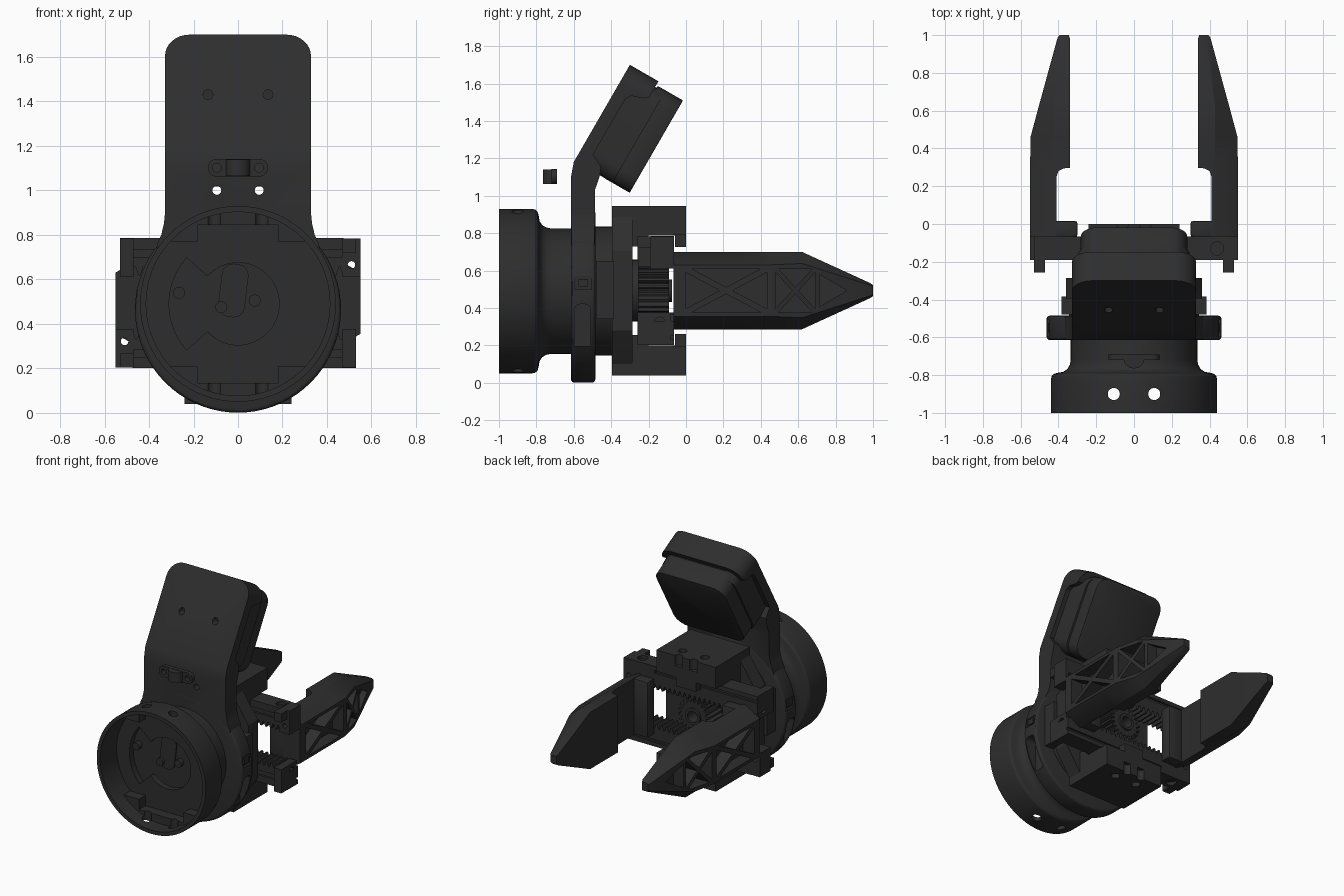
import bpy, bmesh, math
from mathutils import Matrix, Vector

if "Cube" in bpy.data.objects:
    bpy.data.objects.remove(bpy.data.objects["Cube"], do_unlink=True)

mat = bpy.data.materials.new("dark_plastic")
mat.use_nodes = True
COL = (0.027, 0.027, 0.027, 1)
mat.diffuse_color = COL
for node in mat.node_tree.nodes:
    if node.type == 'BSDF_PRINCIPLED':
        node.inputs["Base Color"].default_value = COL

C = 0.493          # height of the main axis
parts = []


def finish(name, bm):
    bmesh.ops.remove_doubles(bm, verts=bm.verts, dist=1e-5)
    bmesh.ops.recalc_face_normals(bm, faces=bm.faces)
    me = bpy.data.meshes.new(name)
    bm.to_mesh(me)
    bm.free()
    me.materials.append(mat)
    ob = bpy.data.objects.new(name, me)
    bpy.context.collection.objects.link(ob)
    parts.append(ob)
    return ob


def bake(ob):
    bpy.context.view_layer.update()
    dg = bpy.context.evaluated_depsgraph_get()
    me = bpy.data.meshes.new_from_object(ob.evaluated_get(dg))
    ob.modifiers.clear()
    ob.data = me
    return ob


def bevel(ob, w, seg=3):
    m = ob.modifiers.new("bevel", 'BEVEL')
    m.width, m.segments, m.limit_method = w, seg, 'ANGLE'
    m.angle_limit = math.radians(40)
    return bake(ob)


def cut(ob, cutters):
    for c in cutters:
        m = ob.modifiers.new("cut", 'BOOLEAN')
        m.operation, m.solver, m.object = 'DIFFERENCE', 'EXACT', c
    bake(ob)
    for c in cutters:
        parts.remove(c)
        bpy.data.objects.remove(c, do_unlink=True)
    return ob


def prism(name, pts, axis, a, b, M=None):
    """Extrude a 2D outline along x (y,z), y (x,z) or z (x,y)."""
    bm = bmesh.new()
    place = {'x': lambda p, t: (t, p[0], p[1]),
             'y': lambda p, t: (p[0], t, p[1]),
             'z': lambda p, t: (p[0], p[1], t)}[axis]
    A = [bm.verts.new(place(p, a)) for p in pts]
    B = [bm.verts.new(place(p, b)) for p in pts]
    bm.faces.new(A)
    bm.faces.new(B[::-1])
    for i in range(len(pts)):
        j = (i + 1) % len(pts)
        bm.faces.new((A[i], A[j], B[j], B[i]))
    if M:
        bm.transform(M)
    return finish(name, bm)


def box(name, x0, x1, y0, y1, z0, z1):
    return prism(name, [(x0, z0), (x1, z0), (x1, z1), (x0, z1)], 'y', y0, y1)


def cyl(name, axis, c, r, a, b, n=24):
    pts = [(c[0] + r * math.cos(2 * math.pi * i / n),
            c[1] + r * math.sin(2 * math.pi * i / n)) for i in range(n)]
    return prism(name, pts, axis, a, b)


def rounded(x0, x1, z0, z1, r, n=6):
    out = []
    for k, (cx, cz) in enumerate([(x1 - r, z1 - r), (x0 + r, z1 - r), (x0 + r, z0 + r), (x1 - r, z0 + r)]):
        for i in range(n + 1):
            t = math.pi / 2 * (k + i / n)
            out.append((cx + r * math.cos(t), cz + r * math.sin(t)))
    return out


def lathe(name, prof, cz, steps=72):
    bm = bmesh.new()
    vs = [bm.verts.new((r, y, cz)) for r, y in prof]
    es = [bm.edges.new(e) for e in zip(vs, vs[1:])]
    bmesh.ops.spin(bm, geom=vs + es, cent=(0, 0, cz), axis=(0, 1, 0),
                   angle=2 * math.pi, steps=steps, use_merge=False)
    return finish(name, bm)


def turned_copy(ob, name):
    """Copy turned half a turn about the main axis."""
    cp = bpy.data.objects.new(name, ob.data.copy())
    cp.data.transform(Matrix.Translation((0, 0, C)) @ Matrix.Rotation(math.pi, 4, 'Y')
                      @ Matrix.Translation((0, 0, -C)))
    bpy.context.collection.objects.link(cp)
    parts.append(cp)


# Mounting cup and neck
cup = lathe("mounting_cup", [(0, -.81), (.413, -.81), (.413, -1), (.44, -1), (.44, -.825), (.436, -.806),
                             (.425, -.794), (.405, -.788), (.375, -.783), (.352, -.768), (.34, -.745),
                             (.335, -.72), (.335, -.5), (.345, -.49), (.345, -.39), (0, -.39)], .49)
sector = [(r * math.cos(math.radians(a)), .49 + r * math.sin(math.radians(a)))
          for r, seq in ((.31, range(138, 223, 6)), (.12, range(222, 137, -6))) for a in seq]
cut(cup, [cyl("hole", 'z', (s * .107, -.9), .032, -.1, 1.1) for s in (-1, 1)]
    + [cyl("recess", 'y', (0, .49), .185, -.9, -.77, 48), prism("sector", sector, 'y', -.9, -.765)])
ledge = cyl("cup_ledges", 'y', (0, .49), .416, -.885, -.805, 64)
cut(ledge, [box("pocket", -.5, .5, -1, -.7, .21, .77), box("notch", -.18, .18, -1, -.7, .135, .845)]
    + [cyl("hole", 'z', (s * .107, -.9), .032, -.1, 1.1) for s in (-1, 1)])
for i, (x, z) in enumerate([(-.075, .475), (.075, .505), (-.265, .54)]):
    cyl(f"cup_screw_{i}", 'y', (x, z), .027, -.80, -.75, 20)
tilt = Matrix.Translation((-.02, 0, .56)) @ Matrix.Rotation(.12, 4, 'Y')
prism("cup_tongue", rounded(-.06, .06, -.13, .11, .05), 'y', -.778, -.75, tilt)

# Clamp ring, with a flare up to the bracket
ring = bevel(cyl("clamp_ring", 'y', (0, .464), .463, -.615, -.485, 72), .018)
cutters = []
for s in (-1, 1):
    cutters += [prism("slot", rounded(-.595, -.51, .18, .42, .03), 'x', s * .375, s * .6),
                box("nut", min(s * .445, s * .6), max(s * .445, s * .6), -.595, -.505, .5, .57)]
cut(ring, cutters)
for s in (-1, 1):
    box("clamp_nut", s * .45 - .006, s * .45 + .006, -.575, -.525, .515, .555)
flare = [(.328, .90), (.333, .85), (.345, .80), (.365, .755), (.365, .70)]
prism("ring_flare", flare + [(-x, z) for x, z in flare[::-1]], 'y', -.612, -.488)


# Tilted sensor bracket: u runs up the slope, v is its depth
def L(u, v):
    return (-.30 + .5 * u + .866 * v, 1.70 + .866 * u - .5 * v)


prof = [(-.615, .45), (-.487, .45), (-.487, 1.03), L(-.605, .16), L(-.55, .14), L(-.515, .07),
        L(-.17, .07), L(-.14, .09), L(-.12, .15), L(-.10, .176), L(0, .176), L(0, 0), L(-.60, 0), (-.615, 1.10)]
bracket = prism("sensor_bracket", prof, 'x', -.328, .328)
bm = bmesh.new()
bm.from_mesh(bracket.data)
corner = [e for e in bm.edges if all(v.co.z > 1.6 for v in e.verts)
          and abs(e.verts[0].co.x - e.verts[1].co.x) < .01 and e.calc_length() > .15]
bmesh.ops.bevel(bm, geom=corner, offset=.11, segments=8, affect='EDGES', profile=.5)
bm.to_mesh(bracket.data)
bm.free()
cut(bracket, [cyl("hole", 'y', (s * .095, 1.0), .02, -.8, -.4, 16) for s in (-1, 1)]
    + [cyl("hole", 'y', (s * .135, 1.43), .022, -.8, -.415, 16) for s in (-1, 1)])

# Sensor housing
SLOPE = Matrix(((1, 0, 0, 0), (0, .5, .866, -.30), (0, .866, -.5, 1.70), (0, 0, 0, 1)))
prism("sensor_body", rounded(-.295, .295, -.592, -.035, .09), 'z', .05, .235, SLOPE)
bevel(prism("sensor_cover", rounded(-.282, .282, -.593, -.023, .09), 'z', .185, .341, SLOPE), .005, 2)

# Small loose cable clip
clip = prism("cable_clip", rounded(-.135, .135, 1.062, 1.142, .0395), 'y', -.72, -.69)
cut(clip, [cyl("hole", 'y', (s * .095, 1.102), .02, -.8, -.6, 16) for s in (-1, 1)])
bump = [(.055 * math.cos(t), -.715 - .05 * math.sin(t)) for t in [math.pi * i / 10 for i in range(11)]]
prism("cable_clip_bridge", [(.07, -.712)] + bump + [(-.07, -.712)], 'z', 1.064, 1.14)

# Gripper base plate and side tabs
quarter = [(.24, .04), (.24, .10), (.36, .28)]
right = quarter + [(x, 2 * C - z) for x, z in quarter[::-1]]
prism("gripper_base", right + [(-x, z) for x, z in right[::-1]], 'y', -.395, -.285)
for s in (-1, 1):
    box("base_tab", s * .35 - .035, s * .35 + .035, -.48, -.385, .34, .65)

# Rail arm with channel for the rack and a narrow front lip
arm = prism("upper_arm", [(-.30, .946), (0, .946), (0, .725), (-.06, .725), (-.06, .787),
                          (-.20, .787), (-.20, .73), (-.285, .73), (-.30, .73)], 'x', -.24, .24)
cut(arm, [cyl("hole", 'z', (s * .09, -.09), .03, .88, 1.1, 20) for s in (-1, 1)]
    + [cyl("front_notch", 'z', (s * .06, 0), .03, .87, 1.1, 20) for s in (-1, 1)]
    + [box("lip_step", s * .18 - .10, s * .18 + .10, -.07, .1, .6, .79) for s in (-1, 1)])
turned_copy(arm, "lower_arm")

# Drive gear and hub
N, gear = 20, []
for i in range(N):
    for f, r in ((0, .098), (.25, .098), (.42, .128), (.75, .128)):
        t = 2 * math.pi * (i + f) / N
        gear.append((r * math.cos(t), C + r * math.sin(t)))
cut(prism("drive_gear", gear, 'y', -.26, -.09), [cyl("bore", 'y', (0, C), .04, -.16, 0, 20)])
cyl("gear_hub", 'y', (0, C), .165, -.30, -.255, 40)
cut(cyl("gear_collar", 'y', (0, C), .06, -.12, -.075, 24), [cyl("bore", 'y', (0, C), .04, -.2, 0, 20)])

# Toothed rack with end block
pitch = .04
teeth = [(-.53, .785), (-.53, .655)]
x = -.46
while x < .50:
    teeth += [(x, .655), (x + pitch * .3, .618), (x + pitch * .55, .618), (x + pitch * .85, .655)]
    x += pitch
teeth += [(.55, .655), (.55, .785)]
rack = prism("upper_rack", teeth, 'y', -.19, -.065)
cut(rack, [cyl("screw_hole", 'z', (.44, -.13), .035, .76, .9, 20),
           box("groove", -.6, .6, -.2, -.175, .70, .735), box("groove", -.6, .30, -.08, 0, .735, .755),
           box("lug_space", .475, .6, -.3, 0, .5, .9)])
end = cut(box("upper_rack_stop", -.53, -.47, -.258, -.08, .61, .783),
          [cyl("hole", 'x', (-.14, .665), .03, -.6, -.51, 20)])
lug = cut(box("upper_rack_lug", .47, .55, -.19, -.065, .61, .783),
          [cyl("hole", 'y', (.51, .665), .017, -.3, 0, 16)])
tab = box("upper_rack_tab", .47, .53, -.258, -.18, .72, .783)
for ob in (rack, end, lug, tab):
    turned_copy(ob, ob.name.replace("upper", "lower"))

# Finger: lofted beam with chamfered outer side and triangular pockets
bm = bmesh.new()
rings = []
for y, xi, xm, xo, h, h2 in [(-.068, .41, .43, .55, .207, .138), (.25, .41, .43, .55, .207, .138),
                             (.28, .40, .43, .55, .207, .138), (.295, .37, .43, .55, .207, .138),
                             (.296, .34, .43, .55, .207, .138), (.46, .34, .43, .548, .207, .138),
                             (.62, .34, .43, .505, .207, .145), (.985, .34, .38, .405, .04, .028),
                             (1.0, .345, .38, .395, .03, .022)]:
    rings.append([bm.verts.new((px, y, C + pz)) for px, pz in
                  ((xi, h), (xm, h), (xo, h2), (xo, -h2), (xm, -h), (xi, -h))])
for A, B in zip(rings, rings[1:]):
    for i in range(6):
        j = (i + 1) % 6
        bm.faces.new((A[i], A[j], B[j], B[i]))
bm.faces.new(rings[0])
bm.faces.new(rings[-1][::-1])
finger = finish("left_finger", bm)
tris = []
for y0, y1, hz, depth in ((-.02, .45, .125, .46), (.47, .70, .125, .42)):
    q = [Vector(p) for p in ((y0, C - hz), (y1, C - hz), (y1, C + hz), (y0, C + hz))]
    mid = Vector(((y0 + y1) / 2, C))
    tris += [((q[i], q[(i + 1) % 4], mid), depth) for i in range(4)]
tris.append(((Vector((.70, C - .11)), Vector((.89, C)), Vector((.70, C + .11))), .40))
pockets = []
for tri, depth in tris:
    g = sum(tri, Vector((0, 0))) / 3
    pockets.append(prism("pocket", [tuple(g + (p - g) * .78) for p in tri], 'x', depth, .62))
cut(finger, pockets)
foot = bevel(box("left_finger_foot", .30, .43, -.068, .015, .29, .697), .01, 2)
turned_copy(finger, "right_finger")
turned_copy(foot, "right_finger_foot")

# Smooth round surfaces, keep edges sharp
bpy.ops.object.select_all(action='DESELECT')
for ob in parts:
    ob.select_set(True)
bpy.context.view_layer.objects.active = parts[0]
bpy.ops.object.shade_smooth_by_angle(angle=math.radians(30))
